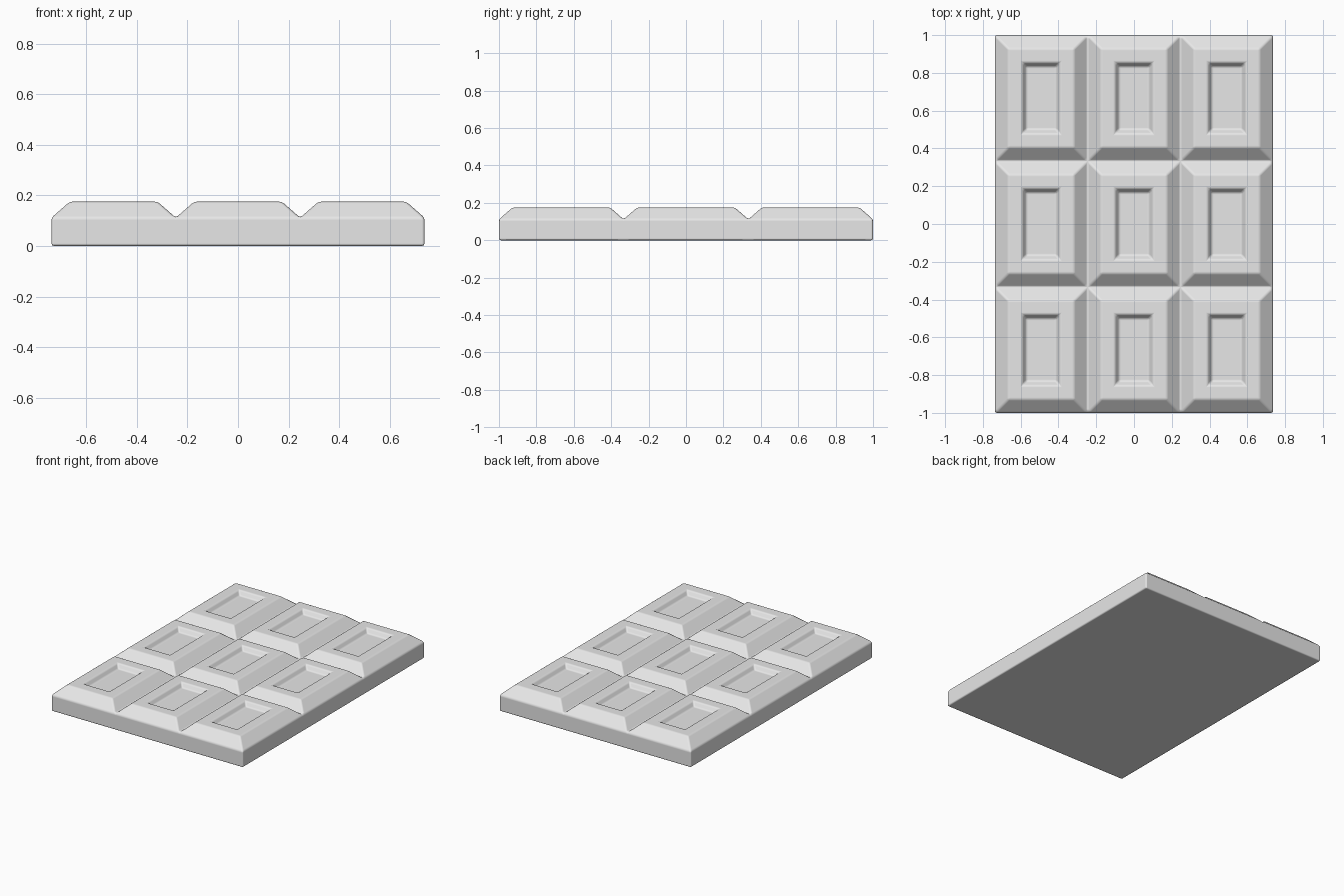
import bpy
import bmesh

cube = bpy.data.objects.get("Cube")
if cube:
    bpy.data.objects.remove(cube, do_unlink=True)

WIDTH, LENGTH, RIM, TOP = 1.474, 2.0, 0.112, 0.175
COLS, ROWS = 3, 3

mat = bpy.data.materials.new("light grey")
mat.use_nodes = True
grey = (0.8, 0.8, 0.8, 1)
mat.diffuse_color = grey
mat.node_tree.nodes["Principled BSDF"].inputs["Base Color"].default_value = grey

# Base slab, with its upper face divided into squares
bm = bmesh.new()
grid = [[bm.verts.new((WIDTH * (i / COLS - 0.5), LENGTH * (j / ROWS - 0.5), RIM))
         for j in range(ROWS + 1)] for i in range(COLS + 1)]
squares = [bm.faces.new((grid[i][j], grid[i + 1][j], grid[i + 1][j + 1], grid[i][j + 1]))
           for i in range(COLS) for j in range(ROWS)]
rim = ([grid[i][0] for i in range(COLS)] + [grid[COLS][j] for j in range(ROWS)]
       + [grid[i][ROWS] for i in range(COLS, 0, -1)] + [grid[0][j] for j in range(ROWS, 0, -1)])
foot = [bm.verts.new((v.co.x, v.co.y, 0)) for v in rim]
for k in range(len(rim)):
    n = (k + 1) % len(rim)
    bm.faces.new((foot[k], foot[n], rim[n], rim[k]))
bm.faces.new(foot[::-1])
bm.normal_update()

# Sloped sides, flat border, then the sunken panel of every square
for thickness, depth in ((0.072, TOP - RIM), (0.073, 0), (0.022, -0.03)):
    bmesh.ops.inset_individual(bm, faces=squares, thickness=thickness,
                               depth=depth, use_even_offset=True)
bm.normal_update()

mesh = bpy.data.meshes.new("segmented_bar")
bm.to_mesh(mesh)
bm.free()
mesh.materials.append(mat)
bar = bpy.data.objects.new("segmented_bar", mesh)
bpy.context.collection.objects.link(bar)

# Softened edges
bpy.ops.object.select_all(action="DESELECT")
bar.select_set(True)
bpy.context.view_layer.objects.active = bar
bpy.ops.object.shade_smooth()
bevel = bar.modifiers.new("soft_edges", "BEVEL")
bevel.width = 0.01
bevel.segments = 2
bevel.limit_method = "ANGLE"
bevel.angle_limit = 0.4
bevel.harden_normals = True
